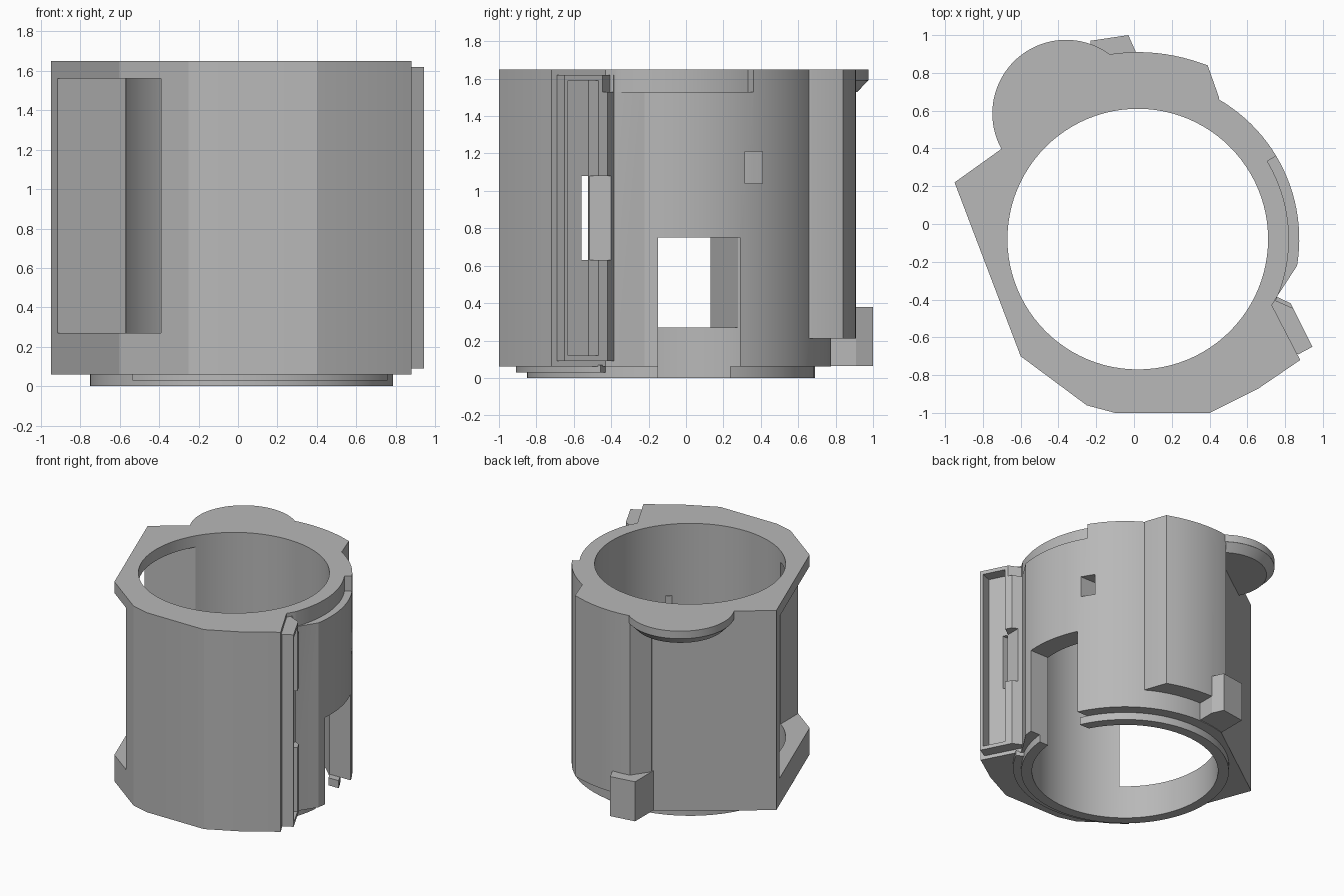
import bpy, bmesh, math

cube = bpy.data.objects.get("Cube")
if cube:
    bpy.data.objects.remove(cube)

CX, CY = 0.02, -0.08      # bore centre
BORE, WALL = 0.69, 0.855

grey = bpy.data.materials.new("plain grey")
grey.use_nodes = True
grey.diffuse_color = (0.48, 0.48, 0.48, 1)
grey.node_tree.nodes["Principled BSDF"].inputs["Base Color"].default_value = (0.48, 0.48, 0.48, 1)


def arc(radius, start, end, steps=32, cx=CX, cy=CY):
    angles = [math.radians(start + (end - start) * i / steps) for i in range(steps + 1)]
    return [(cx + radius * math.cos(a), cy + radius * math.sin(a)) for a in angles]


def prism(name, outline, z0, z1, bottom_scale=1.0):
    """Extrude a plan outline upward; bottom_scale tapers the lower face."""
    bm = bmesh.new()
    mx = sum(p[0] for p in outline) / len(outline)
    my = sum(p[1] for p in outline) / len(outline)
    low = [bm.verts.new((mx + (x - mx) * bottom_scale, my + (y - my) * bottom_scale, z0))
           for x, y in outline]
    top = [bm.verts.new((x, y, z1)) for x, y in outline]
    bm.faces.new(low)
    bm.faces.new(top)
    for i in range(len(low)):
        j = (i + 1) % len(low)
        bm.faces.new((low[i], low[j], top[j], top[i]))
    bmesh.ops.recalc_face_normals(bm, faces=bm.faces)
    mesh = bpy.data.meshes.new(name)
    bm.to_mesh(mesh)
    bm.free()
    mesh.materials.append(grey)
    obj = bpy.data.objects.new(name, mesh)
    bpy.context.collection.objects.link(obj)
    return obj


def box(name, x0, x1, y0, y1, z0, z1):
    return prism(name, [(x0, y0), (x1, y0), (x1, y1), (x0, y1)], z0, z1)


def combine(target, tool, operation):
    mod = target.modifiers.new(operation.lower(), "BOOLEAN")
    mod.operation = operation
    mod.solver = "EXACT"
    mod.object = tool
    bpy.context.view_layer.objects.active = target
    bpy.ops.object.modifier_apply(modifier=mod.name)
    bpy.data.objects.remove(tool)


def cut(target, tool):
    combine(target, tool, "DIFFERENCE")


def circle(radius, cx=CX, cy=CY):
    return arc(radius, 0, 360, 96, cx, cy)[:-1]


# Main housing: round on the back left, faceted on the front and right
outline = arc(WALL, -9.5, 106.6, 40) + [
    (-0.95, 0.22), (-0.60, -0.70), (-0.25, -0.96), (-0.10, -1.0), (0.40, -1.0),
    (0.66, -0.87), (0.88, -0.72), (0.73, -0.43), (0.76, -0.38)]
housing = prism("housing", outline, 0.06, 1.65)

# Raised pad on the back
pad = [(0.45, 0.60), (0.45, 0.67), (0.39, 0.84)] + arc(0.99, 70, 99, 10) + [(-0.23, 0.76), (-0.15, 0.6)]
combine(housing, prism("back_pad", pad, 0.21, 1.65), "UNION")

# Round ear at the top with a tapered underside
EX, EY, ER = -0.36, 0.585, 0.39
combine(housing, prism("ear", circle(ER, EX, EY), 1.59, 1.65), "UNION")
combine(housing, prism("ear_taper", circle(ER, EX, EY), 1.53, 1.591, 0.85), "UNION")

# Foot block low on the back
foot = [(-0.23, 0.70), (0.01, 0.70), (0.01, 0.91), (-0.03, 1.0), (-0.23, 0.97)]
combine(housing, prism("foot_block", foot, 0.065, 0.38), "UNION")

# Lower collar and its front lip
combine(housing, prism("collar", circle(0.77), 0.0, 0.07), "UNION")
lip = arc(0.83, 228, 333) + arc(0.73, 333, 228)
combine(housing, prism("collar_lip", lip, 0.03, 0.07), "UNION")

# Upright rail frame at the left front
rail = [(0.70, -0.45), (0.755, -0.385), (0.83, -0.42), (0.945, -0.65), (0.87, -0.69), (0.80, -0.66)]
combine(housing, prism("rail", rail, 0.09, 1.62), "UNION")

# Bore through the whole height
cut(housing, prism("bore_cutter", circle(BORE), -0.1, 1.8))

# Large side opening on the right front corner
opening = [(-0.57, 0.28), (-1.1, 0.05), (-1.1, -1.2), (-0.39, -1.2), (-0.39, -0.4), (-0.45, 0.0)]
cut(housing, prism("opening_cutter", opening, 0.27, 1.56))

# Doorway on the left side
cut(housing, box("doorway_cutter", 0.4, 1.2, -0.15, 0.29, 0.06, 0.75))
cut(housing, box("doorway_foot_cutter", 0.4, 1.2, -0.15, 0.235, -0.1, 0.07))

# Shallow step below the rim on the left side
step = arc(0.80, -24, 31) + arc(1.0, 31, -24)
cut(housing, prism("rim_step_cutter", step, 1.53, 1.8))

# Small latch hole
cut(housing, box("latch_cutter", 0.5, 1.1, 0.315, 0.41, 1.04, 1.21))

# Long pocket in the rail, with a side gap and a narrow through slot
pocket = [(0.865, -0.46), (0.94, -0.42), (1.03, -0.60), (0.935, -0.63), (0.85, -0.66), (0.78, -0.52)]
cut(housing, prism("pocket_cutter", pocket, 0.12, 1.59))
cut(housing, box("gap_cutter", 0.785, 1.1, -0.56, -0.40, 0.63, 1.08))
cut(housing, box("slot_cutter", 0.3, 1.1, -0.56, -0.525, 0.63, 1.08))

# Smooth curved walls, crisp edges
bpy.ops.object.select_all(action="DESELECT")
housing.select_set(True)
bpy.context.view_layer.objects.active = housing
bpy.ops.object.shade_smooth_by_angle(angle=math.radians(20))
